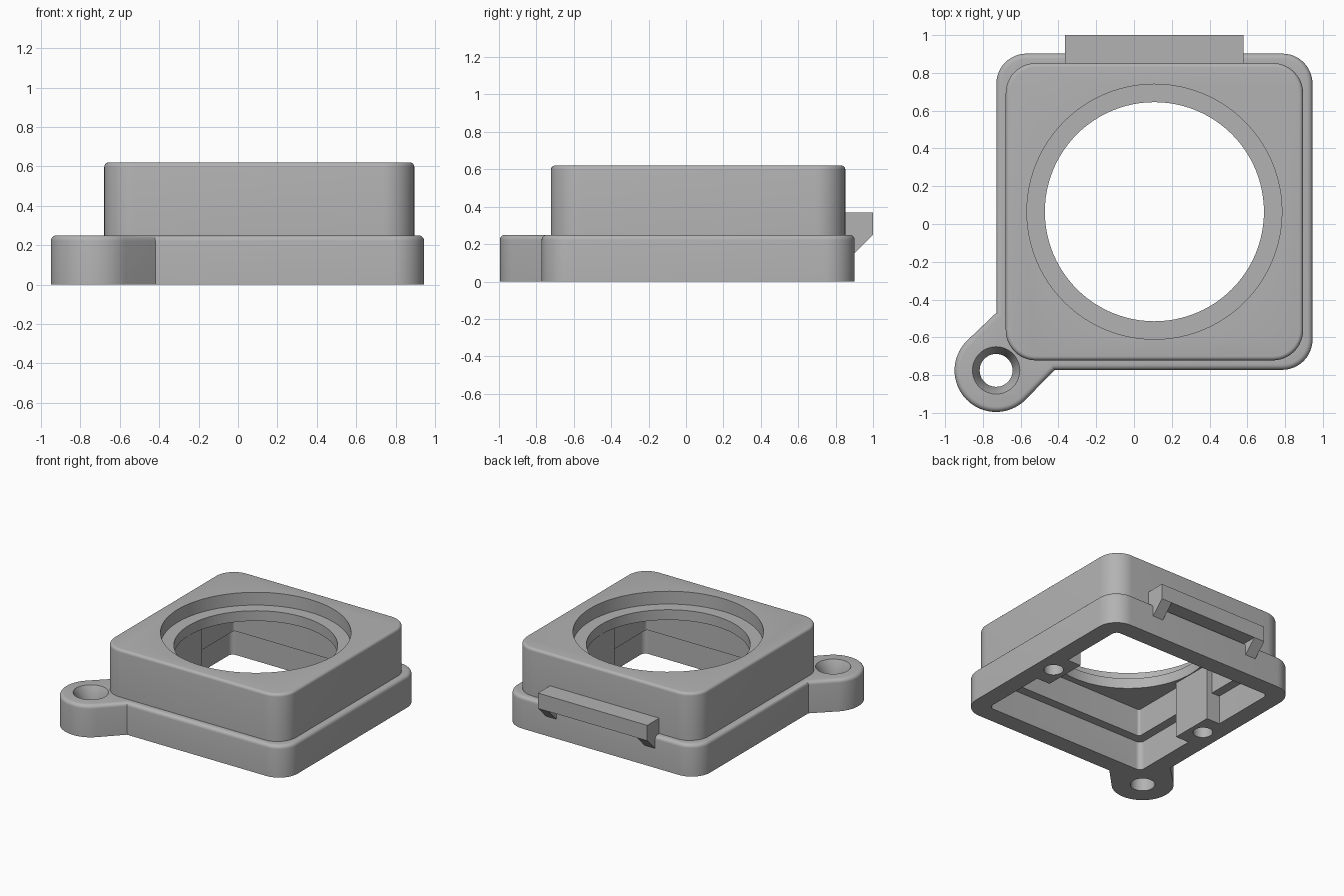
import bpy, bmesh
from math import cos, sin, pi, radians

if "Cube" in bpy.data.objects:
    bpy.data.objects.remove(bpy.data.objects["Cube"])

CX, CY = 0.108, 0.065          # centre of the square housing
LUG = (-0.73, -0.775)          # centre of the mounting lug

grey = bpy.data.materials.new("plain grey")
grey.use_nodes = True
grey.diffuse_color = (0.45, 0.45, 0.45, 1)
grey.node_tree.nodes["Principled BSDF"].inputs["Base Color"].default_value = (0.45, 0.45, 0.45, 1)


def arc(c, r, a0, a1, n):
    return [(c[0] + r * cos(radians(a0 + (a1 - a0) * i / n)),
             c[1] + r * sin(radians(a0 + (a1 - a0) * i / n))) for i in range(n + 1)]


def circle(c, r, n=96):
    return arc(c, r, 0, 360, n)[:-1]


def rounded_square(half, r, lug=False):
    pts = []
    for k, (sx, sy) in enumerate([(1, 1), (-1, 1), (-1, -1), (1, -1)]):
        if lug and k == 2:
            # the lug replaces one corner, joined by diagonal flanks
            pts += [(CX - half, LUG[1] + 0.305)]
            pts += arc(LUG, 0.22, 135, 315, 32)
            pts += [(LUG[0] + 0.31, CY - half)]
        else:
            c = (CX + sx * (half - r), CY + sy * (half - r))
            pts += arc(c, r, 90 * k, 90 * k + 90, 12)
    return pts


def finish(name, bm):
    bmesh.ops.recalc_face_normals(bm, faces=bm.faces)
    mesh = bpy.data.meshes.new(name)
    bm.to_mesh(mesh)
    bm.free()
    mesh.materials.append(grey)
    ob = bpy.data.objects.new(name, mesh)
    bpy.context.collection.objects.link(ob)
    return ob


def prism(name, pts, z0, z1, fillet=0):
    """Extrude an outline upwards, optionally rounding its top edge."""
    bm = bmesh.new()
    face = bm.faces.new([bm.verts.new((x, y, z0)) for x, y in pts])
    ext = bmesh.ops.extrude_face_region(bm, geom=[face])
    top = [v for v in ext["geom"] if isinstance(v, bmesh.types.BMVert)]
    bmesh.ops.translate(bm, verts=top, vec=(0, 0, z1 - z0))
    if fillet:
        edges = [e for e in bm.edges if all(v in top for v in e.verts)]
        bmesh.ops.bevel(bm, geom=edges, offset=fillet, segments=5, profile=0.5, affect='EDGES')
    return finish(name, bm)


def side_prism(name, profile, x0, x1):
    """Extrude a y-z profile along x."""
    bm = bmesh.new()
    face = bm.faces.new([bm.verts.new((x0, y, z)) for y, z in profile])
    ext = bmesh.ops.extrude_face_region(bm, geom=[face])
    verts = [v for v in ext["geom"] if isinstance(v, bmesh.types.BMVert)]
    bmesh.ops.translate(bm, verts=verts, vec=(x1 - x0, 0, 0))
    return finish(name, bm)


def cone(name, c, r0, r1, z0, z1):
    bm = bmesh.new()
    bmesh.ops.create_cone(bm, cap_ends=True, segments=48, radius1=r0, radius2=r1, depth=z1 - z0)
    bmesh.ops.translate(bm, verts=bm.verts, vec=(c[0], c[1], (z0 + z1) / 2))
    return finish(name, bm)


def combine(target, tool, operation):
    mod = target.modifiers.new("combine", 'BOOLEAN')
    mod.operation, mod.object, mod.solver = operation, tool, 'EXACT'
    graph = bpy.context.evaluated_depsgraph_get()
    mesh = bpy.data.meshes.new_from_object(target.evaluated_get(graph))
    target.modifiers.clear()
    target.data = mesh
    bpy.data.objects.remove(tool)


# Flange with lug, and the raised body above it
housing = prism("housing", rounded_square(0.837, 0.16, lug=True), 0, 0.25, 0.028)
combine(housing, prism("body", rounded_square(0.787, 0.16), 0.1, 0.62, 0.022), 'UNION')

# Stepped cavity open at the bottom
combine(housing, prism("lower_cavity", rounded_square(0.70, 0.04), -0.1, 0.225), 'DIFFERENCE')
combine(housing, prism("upper_cavity", rounded_square(0.63, 0.02), -0.1, 0.44), 'DIFFERENCE')

# Screw bosses on the two side walls
for s in (1, -1):
    xs = sorted((CX + s * 0.585, CX + s * 0.74))
    outline = [(xs[0], CY - 0.17), (xs[1], CY - 0.17), (xs[1], CY + 0.17), (xs[0], CY + 0.17)]
    combine(housing, prism("boss", outline, 0, 0.48), 'UNION')
    combine(housing, prism("boss_hole", circle((CX + s * 0.69, CY), 0.07, 32), -0.1, 0.3), 'DIFFERENCE')

# Round window with a recessed seat
combine(housing, prism("window", circle((CX, CY), 0.58), 0.3, 0.8), 'DIFFERENCE')
combine(housing, prism("window_seat", circle((CX, CY), 0.675), 0.52, 0.8), 'DIFFERENCE')

# Countersunk lug hole
combine(housing, cone("lug_hole", LUG, 0.087, 0.087, -0.1, 0.4), 'DIFFERENCE')
combine(housing, cone("countersink", LUG, 0.087, 0.135, 0.17, 0.27), 'DIFFERENCE')

# Catch on the back: a bar carried by a sloped gusset at each end
X0, X1, GUSSET = -0.365, 0.58, 0.09
parts = [housing]
parts.append(side_prism("catch_bar", [(0.84, 0.25), (1, 0.25), (1, 0.37), (0.84, 0.37)], X0, X1))
for name, x in (("catch_gusset_right", X0), ("catch_gusset_left", X1 - GUSSET)):
    parts.append(side_prism(name, [(0.86, 0.25), (1, 0.25), (0.9, 0.15), (0.86, 0.15)], x, x + GUSSET))

# Smooth rounded surfaces, keep hard edges crisp
bpy.ops.object.select_all(action='DESELECT')
for ob in parts:
    ob.select_set(True)
bpy.context.view_layer.objects.active = housing
bpy.ops.object.shade_smooth_by_angle(angle=radians(30))
